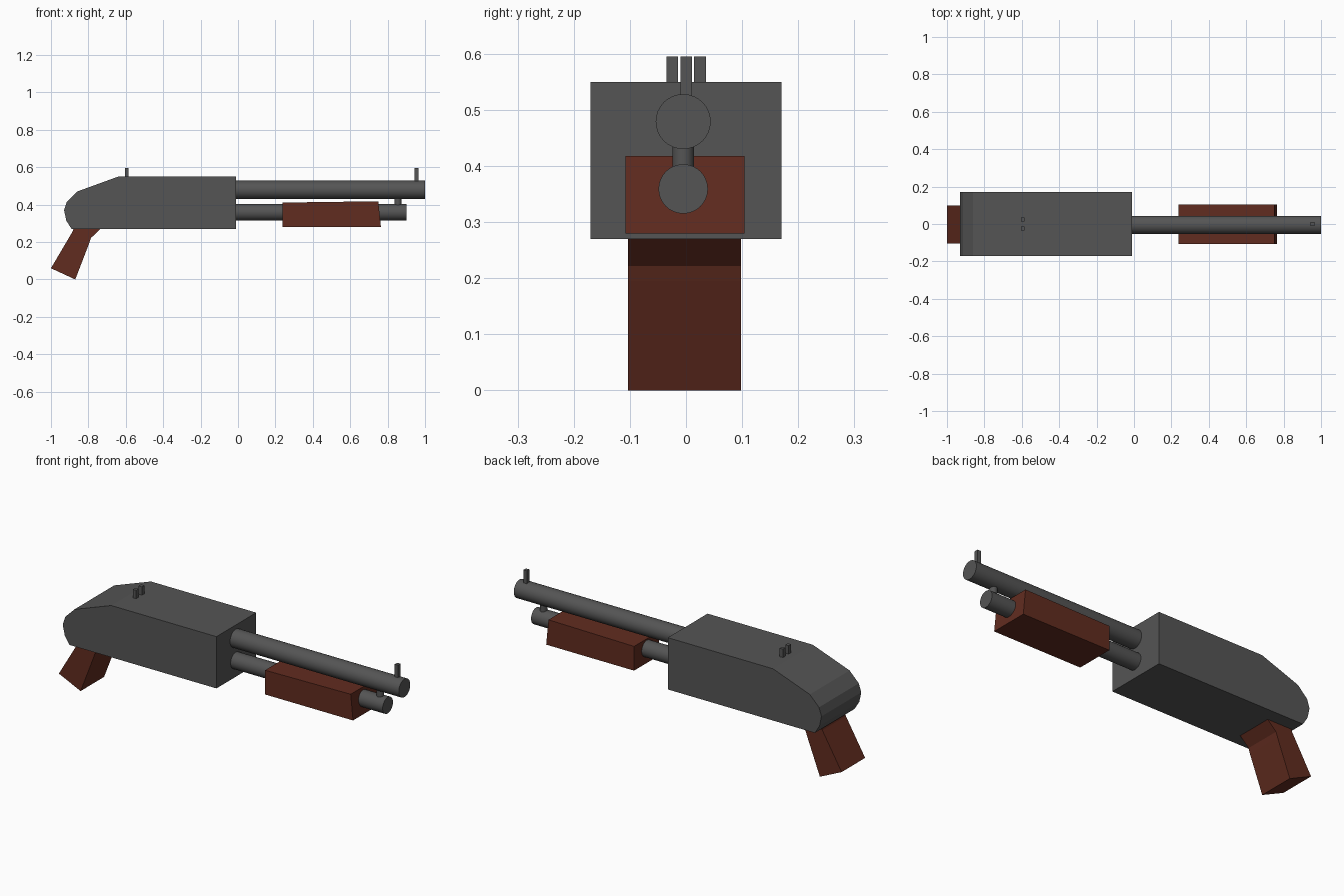
import bpy, bmesh, math

if "Cube" in bpy.data.objects:
    bpy.data.objects.remove(bpy.data.objects["Cube"])


def material(name, color):
    m = bpy.data.materials.new(name)
    m.diffuse_color = (*color, 1)
    m.use_nodes = True
    m.node_tree.nodes["Principled BSDF"].inputs["Base Color"].default_value = m.diffuse_color
    return m


METAL = material("dark_metal", (0.09, 0.09, 0.09))
WOOD = material("red_brown_wood", (0.12, 0.025, 0.014))


def extrude_profile(name, points, y0, y1, mat):
    """Extrude an (x, z) outline from y0 to y1."""
    bm = bmesh.new()
    face = bm.faces.new([bm.verts.new((x, y0, z)) for x, z in points])
    new = bmesh.ops.extrude_face_region(bm, geom=[face])["geom"]
    verts = [g for g in new if isinstance(g, bmesh.types.BMVert)]
    bmesh.ops.translate(bm, verts=verts, vec=(0, y1 - y0, 0))
    bmesh.ops.recalc_face_normals(bm, faces=bm.faces)
    mesh = bpy.data.meshes.new(name)
    bm.to_mesh(mesh)
    bm.free()
    obj = bpy.data.objects.new(name, mesh)
    bpy.context.collection.objects.link(obj)
    mesh.materials.append(mat)
    return obj


def box(name, x, y, z):
    outline = [(x[0], z[0]), (x[1], z[0]), (x[1], z[1]), (x[0], z[1])]
    return extrude_profile(name, outline, y[0], y[1], METAL)


def cylinder(name, radius, length, center, rotation=(0, 0, 0)):
    bpy.ops.mesh.primitive_cylinder_add(vertices=32, radius=radius, depth=length,
                                        location=center, rotation=rotation)
    obj = bpy.context.object
    obj.name = name
    obj.data.materials.append(METAL)
    bpy.ops.object.shade_smooth_by_angle(angle=math.radians(40))
    return obj


# Receiver body with rounded rear
extrude_profile("receiver", [(-0.01, 0.27), (-0.01, 0.55), (-0.64, 0.55),
                             (-0.86, 0.47), (-0.915, 0.415), (-0.93, 0.37),
                             (-0.918, 0.315), (-0.89, 0.27)], -0.17, 0.17, METAL)

# Angled grip, top seated just inside the receiver
extrude_profile("grip", [(-1.0, 0.06), (-0.87, 0.0), (-0.795, 0.195),
                         (-0.786, 0.222), (-0.735, 0.27), (-0.735, 0.285),
                         (-0.875, 0.285), (-0.885, 0.255)], -0.103, 0.098, WOOD)

# Sliding fore-end around the lower tube
extrude_profile("fore_end", [(0.238, 0.28), (0.764, 0.28), (0.75, 0.418),
                             (0.238, 0.411)], -0.108, 0.104, WOOD)

# Upper barrel and lower tube along x
along_x = (0, math.pi / 2, 0)
for name, radius, end, z in (("barrel", 0.049, 1.0, 0.479),
                             ("magazine_tube", 0.044, 0.9, 0.359)):
    start = -0.02
    cylinder(name, radius, end - start, ((start + end) / 2, -0.005, z), along_x)

# Small post joining the two tubes
cylinder("tube_connector", 0.019, 0.07, (0.855, -0.005, 0.418))

# Front sight and paired rear sights
box("front_sight", (0.945, 0.965), (-0.01, 0.011), (0.515, 0.595))
for side, y in (("right", -0.0245), ("left", 0.025)):
    box("rear_sight_" + side, (-0.605, -0.585), (y - 0.0105, y + 0.0105), (0.54, 0.595))
